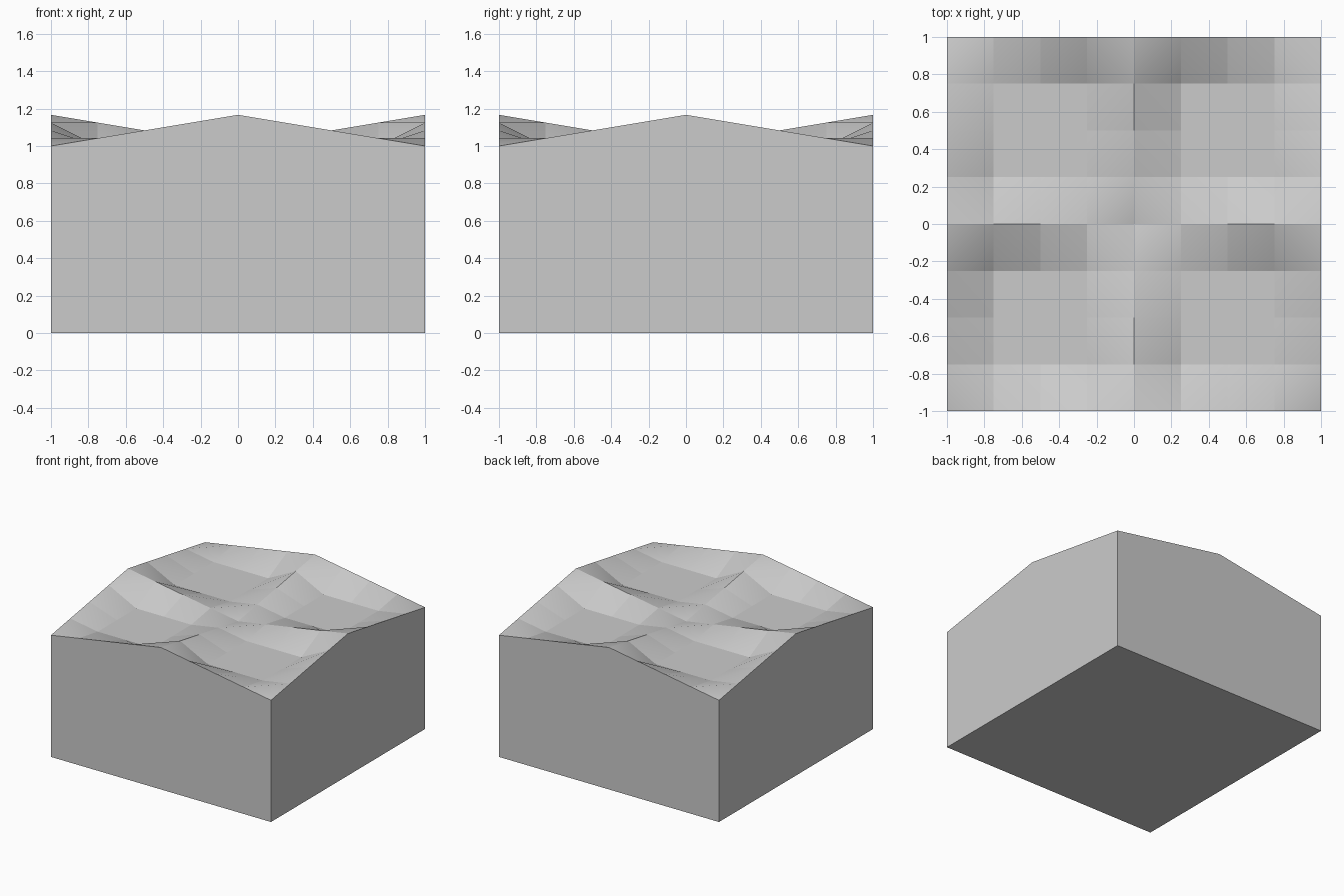
import bpy, bmesh

if "Cube" in bpy.data.objects:
    bpy.data.objects.remove(bpy.data.objects["Cube"])

LOW, RISE = 1.0, 1 / 6


def height(x, y):
    """Ridges along the outer edges and centre lines, flat hollows between."""
    x, y = abs(x), abs(y)
    if x in (0, 1) or y in (0, 1):
        return LOW + RISE * (x + y - 2 * x * y)
    return LOW


bm = bmesh.new()

# Terrain top: 8 x 8 grid lifted to the ridges
bmesh.ops.create_grid(bm, x_segments=8, y_segments=8, size=1)
for v in bm.verts:
    v.co.x, v.co.y = round(v.co.x * 4) / 4, round(v.co.y * 4) / 4
    v.co.z = height(v.co.x, v.co.y)
for e in bm.edges:
    e.smooth = False
rim = [e for e in bm.edges if e.is_boundary]

# Split each cell along its higher diagonal, shaded smoothly across it
for f in list(bm.faces):
    f.smooth = True
    a, b, c, d = f.verts
    if abs(a.co.z + c.co.z - b.co.z - d.co.z) < 1e-6 and f.calc_area() < 0.0626:
        continue
    pair = (a, c) if a.co.z + c.co.z > b.co.z + d.co.z else (b, d)
    bmesh.utils.face_split(f, *pair)

# Straight side walls down to the ground and a flat bottom
new = bmesh.ops.extrude_edge_only(bm, edges=rim)["geom"]
for v in new:
    if isinstance(v, bmesh.types.BMVert):
        v.co.z = 0
base = [e for e in bm.edges if e.is_boundary]
bmesh.ops.contextual_create(bm, geom=base)
for f in bm.faces:
    if min(v.co.z for v in f.verts) < 0.5:
        f.smooth = False
bmesh.ops.recalc_face_normals(bm, faces=bm.faces)

mesh = bpy.data.meshes.new("terrain_block")
bm.to_mesh(mesh)
bm.free()
bpy.context.collection.objects.link(bpy.data.objects.new("terrain_block", mesh))
